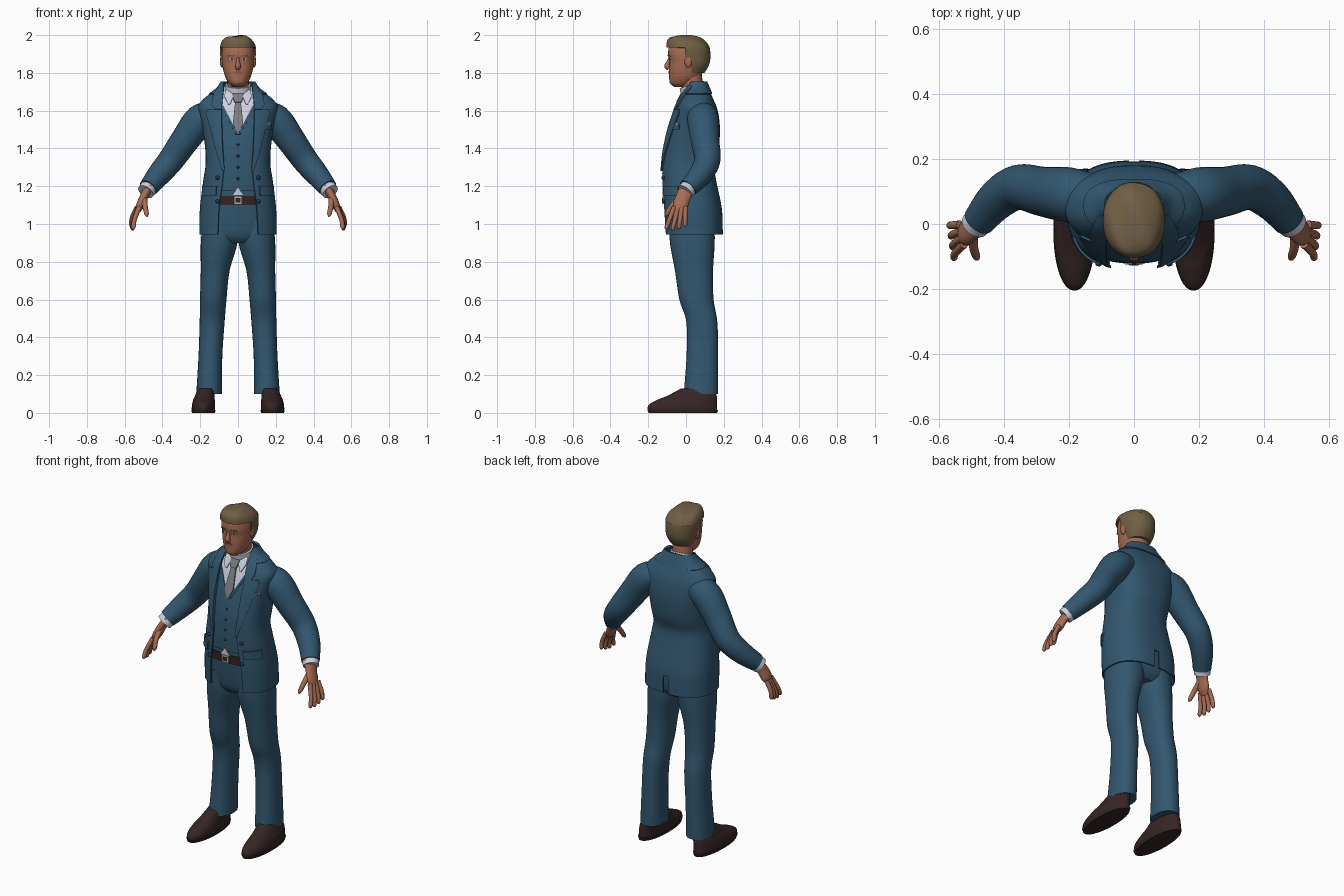
import bpy, bmesh, math
from mathutils import Vector

if "Cube" in bpy.data.objects:
    bpy.data.objects.remove(bpy.data.objects["Cube"], do_unlink=True)


def material(name, *rgb):
    m = bpy.data.materials.new(name)
    m.use_nodes = True
    m.diffuse_color = (*rgb, 1)
    m.node_tree.nodes["Principled BSDF"].inputs["Base Color"].default_value = (*rgb, 1)
    return m


SUIT = material("suit_blue", .032, .095, .16)
DARK = material("button_navy", .015, .04, .07)
SHIRT = material("shirt_white", .6, .63, .74)
TIE = material("tie_grey", .2, .2, .22)
SKIN = material("skin", .39, .15, .088)
LIPS = material("lip_tone", .28, .09, .065)
HAIR = material("hair_brown", .165, .115, .06)
LEATHER = material("dark_leather", .036, .019, .018)
METAL = material("buckle_silver", .45, .45, .45)
N = 2.5  # roundness of the cross-sections


def finish(name, bm, mats, side=1, thick=0, offset=-1, edit=None):
    if edit:
        edit(bm)
    if side < 0:
        bmesh.ops.scale(bm, vec=(-1, 1, 1), verts=bm.verts)
        bmesh.ops.reverse_faces(bm, faces=bm.faces)
    mesh = bpy.data.meshes.new(name)
    bm.to_mesh(mesh)
    bm.free()
    for m in mats if isinstance(mats, list) else [mats]:
        mesh.materials.append(m)
    obj = bpy.data.objects.new(name, mesh)
    bpy.context.collection.objects.link(obj)
    if thick:
        mod = obj.modifiers.new("thickness", "SOLIDIFY")
        mod.thickness, mod.offset = thick, offset
        graph = bpy.context.evaluated_depsgraph_get()
        obj.data = bpy.data.meshes.new_from_object(obj.evaluated_get(graph))
        obj.modifiers.clear()
    for p in obj.data.polygons:
        p.use_smooth = True
    obj.data.set_sharp_from_angle(angle=math.radians(45))


def grid(rings, closed=True, caps=True):
    bm = bmesh.new()
    vs = [[bm.verts.new(p) for p in r] for r in rings]
    n = len(vs[0])
    for a, b in zip(vs, vs[1:]):
        for j in range(n if closed else n - 1):
            k = (j + 1) % n
            bm.faces.new((a[j], a[k], b[k], b[j]))
    if closed and caps:
        bm.faces.new(vs[0][::-1])
        bm.faces.new(vs[-1])
    return bm


def smooth(rows, steps=5):
    """Catmull-Rom through every column of a table."""
    out, last = [], len(rows) - 1
    for i in range(last):
        quad = [rows[max(0, min(last, i + d))] for d in (-1, 0, 1, 2)]
        for s in range(steps):
            t = s / steps
            out.append(tuple(b + t / 2 * (c - a + t * (2*a - 5*b + 4*c - d + t * (3*b - a - 3*c + d)))
                             for a, b, c, d in zip(*quad)))
    return out + [tuple(rows[-1])]


def at(rows, z):
    z = max(rows[0][0], min(rows[-1][0], z))
    for a, b in zip(rows, rows[1:]):
        if z <= b[0]:
            t = (z - a[0]) / max(b[0] - a[0], 1e-6)
            return [p + (q - p) * t for p, q in zip(a, b)]


def grow(rows, d, low=0, high=9):
    return [(z, w + d, f - d, b + d) for z, w, f, b in rows if low <= z <= high]


def spow(v, n):
    return math.copysign(abs(v) ** (2 / n), v)


def section(row, angles, n):
    z, w, front, back, *cx = row
    mid, half = (front + back) / 2, (back - front) / 2
    return [((cx[0] if cx else 0) + w * spow(math.sin(a), n), mid - half * spow(math.cos(a), n), z)
            for a in angles]


def loft(name, rows, mat, n=N, sides=40, **kw):
    angles = [math.tau * i / sides for i in range(sides)]
    finish(name, grid([section(r, angles, n) for r in rows]), mat, **kw)


def shell(name, rows, opening, mat, thick, **kw):
    """Wrap-around cloth with an open front; opening holds (z, half width)."""
    rings = []
    for r in rows:
        a = math.asin(min(.97, at(opening, r[0])[1] / r[1]) ** (N / 2))
        rings.append(section(r, [a + (math.tau - 2 * a) * i / 65 for i in range(66)], N))
    finish(name, grid(rings, closed=False), mat, thick=thick, **kw)


def patch(name, outline, mat, surface, off=0, thick=.004, cols=8, side=1):
    """Thin plate laid on the front of a lofted surface; outline rows are (z, x0, x1)."""
    rings = []
    for i in range(len(outline) * 5 - 4):
        a, b = outline[i // 5], outline[min(i // 5 + 1, len(outline) - 1)]
        z, x0, x1 = (p + (q - p) * (i % 5) / 5 for p, q in zip(a, b))
        _, w, f, k = at(surface, z)[:4]
        ring = []
        for j in range(cols + 1):
            x = max(-.98 * w, min(.98 * w, x0 + (x1 - x0) * j / cols))
            y = (f + k) / 2 - (k - f) / 2 * (1 - abs(x / w) ** N) ** (1 / N)
            ring.append((x, y - off, z))
        rings.append(ring)
    finish(name, grid(rings, closed=False), mat, side, thick, 1)


def tube(name, points, mat, flat=1, sides=20, side=1):
    pts = smooth(points)
    rings = []
    for i, p in enumerate(pts):
        t = (Vector(pts[min(i + 1, len(pts) - 1)][:3]) - Vector(pts[max(i - 1, 0)][:3])).normalized()
        u = Vector((0, 1, 0)).cross(t).normalized()
        v = t.cross(u)
        rings.append([Vector(p[:3]) + p[3] * (u * math.cos(a) + v * flat * math.sin(a))
                      for a in (math.tau * k / sides for k in range(sides))])
    finish(name, grid(rings), mat, side)


def ball(name, loc, size, mat, side=1):
    bm = bmesh.new()
    bmesh.ops.create_uvsphere(bm, u_segments=16, v_segments=10, radius=1)
    bmesh.ops.scale(bm, vec=size, verts=bm.verts)
    bmesh.ops.translate(bm, vec=loc, verts=bm.verts)
    finish(name, bm, mat, side)


def both(make, name, *args, **kw):
    for side, label in ((1, "left"), (-1, "right")):
        make(f"{label}_{name}", *args, side=side, **kw)


def bisect(bm, co, no):
    bmesh.ops.bisect_plane(bm, geom=bm.verts[:] + bm.edges[:] + bm.faces[:], plane_co=co, plane_no=no)


def remove(bm, rule):
    bmesh.ops.delete(bm, geom=[f for f in bm.faces if rule(f.calc_center_median())], context="FACES")


# Jacket body with open front and back vent
TORSO = smooth([(.945, .205, -.12, .195), (1.08, .202, -.127, .19), (1.23, .184, -.133, .16),
                (1.31, .172, -.132, .15), (1.39, .173, -.125, .172), (1.5, .187, -.1, .18),
                (1.58, .205, -.072, .172), (1.625, .21, -.054, .16), (1.66, .185, -.037, .145),
                (1.69, .148, -.02, .132), (1.72, .108, 0, .12), (1.755, .084, .015, .105)])
OPENING = [(.945, .108), (1.1, .1), (1.2, .085), (1.3, .075), (1.45, .084), (1.66, .088), (1.755, .076)]
shell("jacket", TORSO, OPENING, SUIT, .008,
      edit=lambda bm: remove(bm, lambda c: c.z < 1.04 and abs(c.x) < .005 and c.y > 0))
shell("jacket_collar", grow(TORSO, .007, 1.69), [(1, .078), (2, .078)], SUIT, .01)
both(patch, "lapel", [(1.28, .07, .082), (1.4, .08, .118), (1.5, .084, .142), (1.585, .086, .168),
                      (1.608, .086, .16)], SUIT, TORSO, off=.001, thick=.007)
both(patch, "collar_flap", [(1.605, .084, .122), (1.63, .084, .138), (1.67, .08, .132), (1.7, .077, .118),
                            (1.73, .074, .092)], SUIT, TORSO, off=.001, thick=.008)
both(patch, "pocket_flap", [(1.15, .115, .186), (1.2, .112, .182)], SUIT, TORSO, off=.001, thick=.008)
patch("breast_pocket", [(1.5, .125, .17), (1.525, .128, .174)], SUIT, TORSO, off=.001, thick=.006)
patch("pocket_square", [(1.525, .132, .17), (1.536, .134, .168)], TIE, TORSO, off=.001)
for z in (1.245, 1.12):
    both(ball, "jacket_button", (.108, at(TORSO, z)[2] + .012, z), (.011, .009, .011), DARK)


# Waistcoat, shirt front and tie
def shirt_front(bm):
    for k in (-1.93, 1.93):
        bisect(bm, (0, 0, 1.475), (k, 0, 1))
    for f in bm.faces:
        c = f.calc_center_median()
        f.material_index = int(c.y < .04 and c.z > 1.475 + 1.93 * abs(c.x))


VEST = grow(TORSO, -.012, 1.16, 1.73)
loft("waistcoat", VEST, [SUIT, SHIRT], edit=shirt_front)
both(patch, "waistcoat_edge", [(1.475, 0, .012), (1.545, .036, .05), (1.62, .075, .09)], SUIT, VEST)
for i in range(4):
    z = 1.42 - .06 * i
    ball("waistcoat_button", (0, at(VEST, z)[2], z), (.007, .006, .007), DARK)
patch("shirt_gap", [(1.15, -.032, .032), (1.19, -.002, .002)], SHIRT, VEST, off=.001)
patch("tie", [(1.478, -.004, .004), (1.53, -.027, .027), (1.645, -.015, .015)], TIE, VEST, .001, .008)
patch("tie_knot", [(1.64, -.016, .016), (1.66, -.026, .026), (1.685, -.028, .028)], TIE, VEST, .004, .014)
tube("shirt_collar", [(0, .055, 1.65, .072), (0, .043, 1.695, .071), (0, .03, 1.738, .067)], SHIRT, sides=32)
both(patch, "shirt_collar_point", [(1.632, .042, .052), (1.67, .026, .07), (1.705, .016, .068)],
     SHIRT, VEST, .006, .007)

# Trousers and belt
HIPS = smooth([(.9, .11, -.06, .12), (.95, .17, -.09, .15), (1.1, .17, -.107, .15), (1.2, .165, -.11, .14)])
loft("trouser_hips", HIPS, SUIT)
BELT = grow(HIPS, .007, 1.09, 1.15)
loft("belt", BELT, LEATHER)
patch("belt_buckle", [(1.105, -.022, .022), (1.148, -.022, .022)], METAL, BELT, .001, .008)
patch("buckle_centre", [(1.115, -.014, .014), (1.138, -.014, .014)], LEATHER, BELT, .007)
both(loft, "trouser_leg", smooth([(.1, .068, -.012, .17, .153), (.3, .063, .003, .17, .146),
                                  (.48, .066, .002, .166, .137), (.6, .07, -.035, .146, .131),
                                  (.75, .076, -.058, .143, .121), (.9, .097, -.085, .152, .1),
                                  (1.02, .09, -.09, .15, .095)]), SUIT, n=2.2)

# Shoes
both(loft, "shoe", smooth([(0, .058, -.192, .16, .183), (.02, .062, -.203, .165, .183),
                           (.045, .061, -.195, .165, .182), (.07, .057, -.15, .164, .18),
                           (.09, .052, -.1, .162, .176), (.13, .045, -.025, .15, .168)]), LEATHER, n=2.1)
both(loft, "shoe_sole", [(0, .06, -.198, .165, .183), (.016, .065, -.205, .17, .183)], LEATHER, n=2.1)

# Sleeves, cuffs and hands
both(tube, "sleeve", [(.13, .085, 1.575, .07), (.2, .09, 1.55, .084), (.28, .1, 1.445, .076),
                      (.355, .113, 1.338, .069), (.42, .075, 1.26, .062), (.476, .01, 1.19, .05)],
     SUIT, sides=28)
both(tube, "shirt_cuff", [(.46, .03, 1.21, .045), (.489, -.004, 1.17, .045)], SHIRT, sides=28)
both(tube, "palm", [(.47, .015, 1.195, .026), (.495, -.012, 1.15, .022), (.517, -.028, 1.1, .022),
                    (.532, -.034, 1.065, .012)], SKIN, flat=1.8)
for i, finger in enumerate(("index", "middle", "ring", "little")):
    drop = .013 * math.sin(.6 + i)
    both(tube, finger + "_finger", [(.522 + .004*i, -.062 + .02*i, 1.09, .013),
                                    (.548 + .004*i, -.088 + .028*i, 1.03 - drop, .012),
                                    (.553 + .004*i, -.103 + .033*i, .99 - drop, .011),
                                    (.551 + .004*i, -.107 + .034*i, .98 - drop, .004)], SKIN, sides=12)
both(tube, "thumb", [(.497, -.03, 1.14, .017), (.492, -.075, 1.095, .014), (.484, -.1, 1.055, .012),
                     (.481, -.108, 1.04, .004)], SKIN, sides=12)

# Head and face
tube("neck", [(0, .05, 1.64, .06), (0, .035, 1.72, .057), (0, .022, 1.81, .06)], SKIN)
HEAD = smooth([(1.725, .025, -.06, 0), (1.745, .048, -.085, .045), (1.78, .068, -.089, .075),
               (1.82, .079, -.089, .09), (1.86, .085, -.088, .1), (1.9, .086, -.095, .1),
               (1.95, .08, -.085, .1), (1.985, .045, -.05, .06)])
loft("head", HEAD, SKIN, n=2.2)
tube("nose", [(0, -.084, 1.885, .007), (0, -.093, 1.86, .009), (0, -.1, 1.837, .015), (0, -.09, 1.822, .012)],
     SKIN, sides=12)
both(ball, "ear", (.086, .012, 1.86), (.01, .02, .031), SKIN)
both(patch, "eye", [(1.868, .024, .042), (1.876, .022, .044)], SHIRT, HEAD, thick=.002)
both(patch, "iris", [(1.868, .03, .037), (1.876, .03, .037)], LEATHER, HEAD, off=.001, thick=.002)
both(patch, "eyebrow", [(1.888, .016, .052), (1.895, .02, .05)], HAIR, HEAD, thick=.003)
patch("mouth", [(1.797, -.014, .014), (1.803, -.026, .026), (1.81, -.014, .014)], LIPS, HEAD, thick=.004)


# Swept hair with temples and neckline cut in
def trim_hair(bm):
    for z in (1.86, 1.935):
        bisect(bm, (0, 0, z), (0, 0, 1))
    for y in (-.005, .03):
        bisect(bm, (0, y, 0), (0, 1, 0))
    remove(bm, lambda c: (c.z < 1.935 and c.y < -.005) or (c.z < 1.86 and c.y < .03))
    for v in bm.verts:
        if v.co.z > 1.94:
            v.co.z += .004 * math.sin(60 * v.co.x + 25 * v.co.y) - .003


loft("hair", smooth([(1.8, .07, -.05, .098), (1.84, .087, -.08, .121), (1.88, .093, -.1, .129),
                     (1.935, .095, -.104, .125), (1.967, .085, -.102, .104), (1.988, .064, -.09, .074),
                     (1.999, .03, -.065, .03)]), HAIR, n=2.2, edit=trim_hair, thick=.008)
